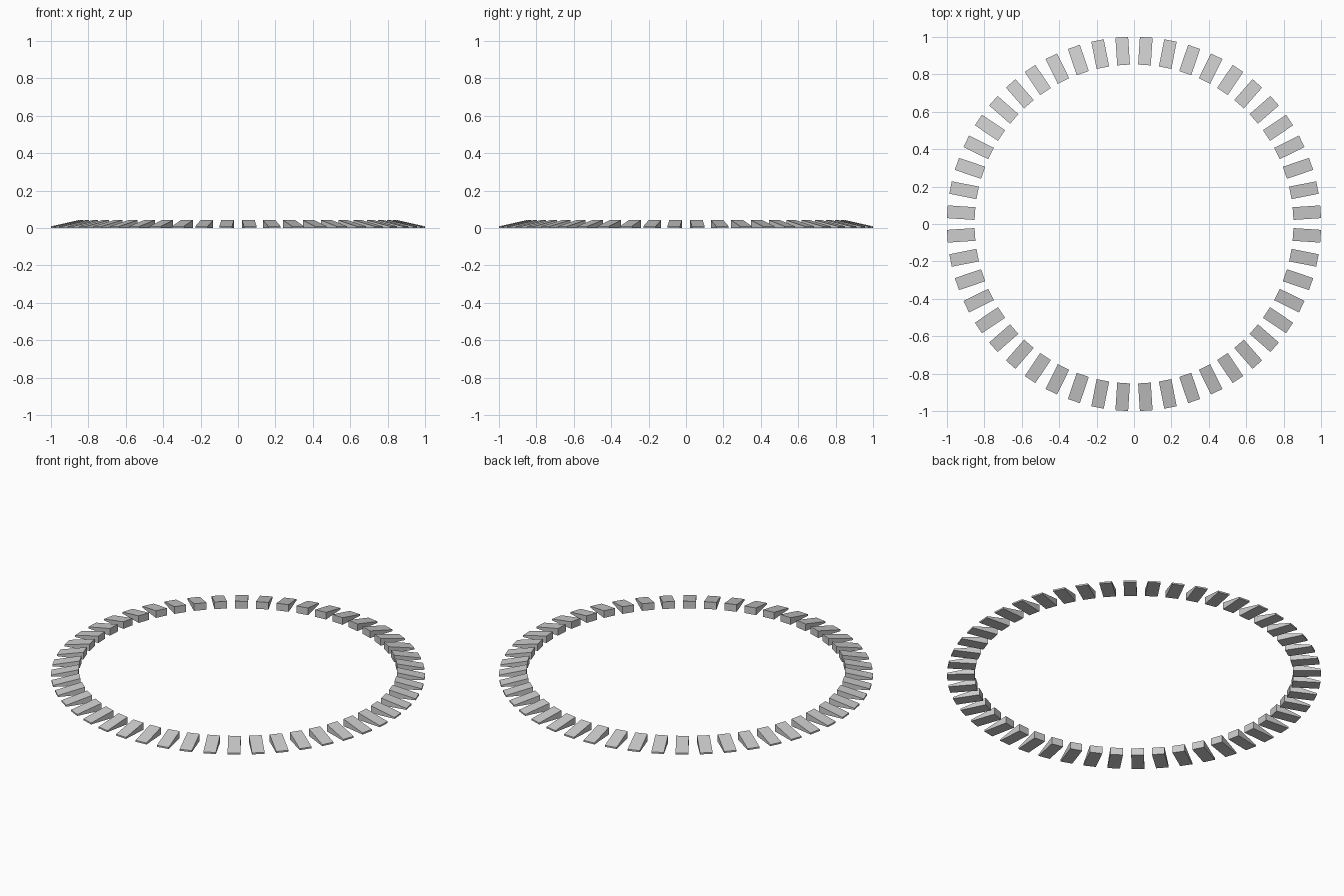
import bpy, bmesh
from math import radians
from mathutils import Matrix

if "Cube" in bpy.data.objects:
    bpy.data.objects.remove(bpy.data.objects["Cube"])

COUNT = 48
R_IN, R_OUT = 0.852, 1.0
HALF_W = 0.034
H_IN, H_OUT = 0.042, 0.009

# One wedge block: tall on the inside, thin on the outside
bm = bmesh.new()
profile = [(R_IN, 0), (R_OUT, 0), (R_OUT, H_OUT), (R_IN, H_IN)]
face = bm.faces.new([bm.verts.new((x, -HALF_W, z)) for x, z in profile])
ext = bmesh.ops.extrude_face_region(bm, geom=[face])
bmesh.ops.translate(bm, vec=(0, 2 * HALF_W, 0),
                    verts=[v for v in ext["geom"] if isinstance(v, bmesh.types.BMVert)])
bmesh.ops.recalc_face_normals(bm, faces=bm.faces[:])
mesh = bpy.data.meshes.new("wedge_block")
bm.to_mesh(mesh)
bm.free()

# Ring of blocks, offset half a step so gaps fall on the axes
for i in range(COUNT):
    block = bpy.data.objects.new(f"wedge_block_{i + 1:02d}", mesh)
    block.matrix_world = Matrix.Rotation(radians((i + 0.5) * 360 / COUNT), 4, 'Z')
    bpy.context.collection.objects.link(block)
